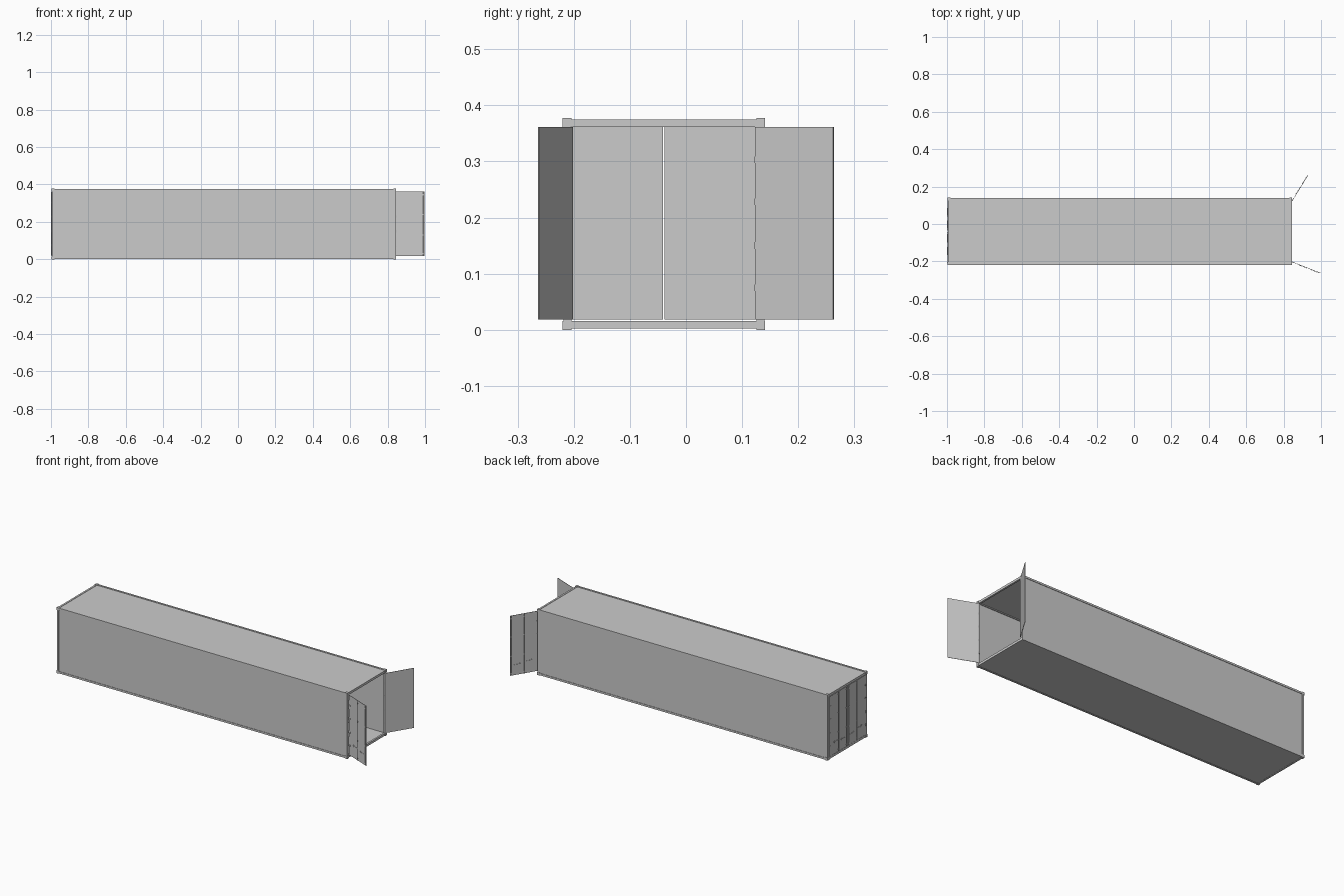
import bpy, bmesh, math
from mathutils import Matrix, Vector

if "Cube" in bpy.data.objects:
    bpy.data.objects.remove(bpy.data.objects["Cube"])

X0, X1 = -0.996, 0.846      # container length
Y0, Y1 = -0.220, 0.141      # container width
Z0, Z1 = 0.0, 0.377         # container height
P = 0.0155                  # corner casting / post size
I = 0.0015                  # how far rails sit inside the castings


def add_box(bm, lo, hi):
    lo, hi = Vector(lo), Vector(hi)
    size = hi - lo
    m = Matrix.Translation((lo + hi) / 2) @ Matrix.Diagonal((abs(size.x), abs(size.y), abs(size.z), 1))
    bmesh.ops.create_cube(bm, size=1, matrix=m)


def add_rod(bm, x, y, z0, z1, r):
    bmesh.ops.create_cone(bm, cap_ends=True, segments=10, radius1=r, radius2=r, depth=z1 - z0,
                          matrix=Matrix.Translation((x, y, (z0 + z1) / 2)))


def finish(bm, name, smooth=False):
    mesh = bpy.data.meshes.new(name)
    bm.to_mesh(mesh)
    bm.free()
    ob = bpy.data.objects.new(name, mesh)
    bpy.context.collection.objects.link(ob)
    if smooth:
        bpy.context.view_layer.objects.active = ob
        ob.select_set(True)
        bpy.ops.object.shade_smooth_by_angle(angle=math.radians(40))
        ob.select_set(False)
    return ob


def boxes(name, items):
    bm = bmesh.new()
    for lo, hi in items:
        add_box(bm, lo, hi)
    return finish(bm, name)


def span(start, end, size, inset=0):
    """The two end intervals of a range, as (low, high) pairs."""
    return [(start + inset, start + size), (end - size, end - inset)]


xs, ys, zs = span(X0, X1, P), span(Y0, Y1, P), span(Z0, Z1, P)

# Corner castings
boxes("corner_castings", [((x[0], y[0], z[0]), (x[1], y[1], z[1]))
                          for x in xs for y in ys for z in zs])

# Corner posts
boxes("corner_posts", [((x[0], y[0], Z0 + P), (x[1], y[1], Z1 - P))
                       for x in span(X0, X1, 0.012, I) for y in span(Y0, Y1, P, I)])

# Long side rails
boxes("side_rails", [((X0 + P, y[0], z[0]), (X1 - P, y[1], z[1]))
                     for y in span(Y0, Y1, 0.012, I) for z in span(Z0, Z1, 0.012, I)])

# Sills and headers at both ends
boxes("end_rails", [((x[0], Y0 + P, z[0]), (x[1], Y1 - P, z[1]))
                    for x in span(X0, X1, 0.012, I) for z in span(Z0, Z1, P, I * 1.5)])

# Thin wall, roof and floor panels set into the frame
T = 0.003
boxes("side_walls", [((X0 + 0.01, y[0], Z0 + 0.01), (X1 - 0.01, y[1], Z1 - 0.01))
                     for y in span(Y0, Y1, 0.004 + T, 0.004)])
boxes("roof_panel", [((X0 + 0.01, Y0 + 0.01, Z1 - 0.004 - T), (X1 - 0.01, Y1 - 0.01, Z1 - 0.004))])
boxes("floor_panel", [((X0 + 0.01, Y0 + 0.01, Z0 + 0.003), (X1 - 0.01, Y1 - 0.01, Z0 + 0.012))])

W = 0.1635                  # door leaf width
D0, D1 = 0.018, 0.361       # door bottom and top


def door(name, hinge, angle, s):
    """A leaf running along local x from its hinge; s is the outer side in local y."""
    bm = bmesh.new()
    add_box(bm, (0, -s * 0.001, D0), (W, s * 0.001, D1))
    # Lock bars with brackets
    for u in (0.082, W - 0.008):
        add_rod(bm, u, s * 0.0025, D0 + 0.001, D1 - 0.001, 0.0016)
        for z in (0.03, 0.13, 0.24, 0.345):
            add_box(bm, (u - 0.003, s * 0.001, z - 0.003), (u + 0.003, s * 0.0035, z + 0.003))
    # Lock handles
    for u, z in ((0.062, 0.085), (0.128, 0.075)):
        add_box(bm, (u - 0.022, s * 0.002, z), (u + 0.022, s * 0.0035, z + 0.003))
        add_box(bm, (u - 0.022, s * 0.001, z - 0.003), (u - 0.014, s * 0.004, z + 0.006))
    # Hinges
    for z in (0.075, 0.15, 0.228, 0.303):
        add_rod(bm, 0, s * 0.001, z - 0.006, z + 0.006, 0.002)
        add_box(bm, (0, s * 0.001, z - 0.003), (0.014, s * 0.0025, z + 0.003))
    ob = finish(bm, name, smooth=True)
    ob.location = hinge
    ob.rotation_euler.z = angle


ya, yb = Y0 + P, Y1 - P
door("open_door_left", (X1, ya + 0.002, 0), math.atan2(-0.060, 0.152), -1)
door("open_door_right", (X1, yb - 0.002, 0), math.atan2(0.140, 0.086), 1)
door("closed_door_left", (X0 + 0.0005, ya, 0), math.pi / 2, 1)
door("closed_door_right", (X0 + 0.0005, yb, 0), -math.pi / 2, -1)

# Inner hinge plates beside the open end
boxes("hinge_plates", [((X1 - 0.008, y - 0.0015, z), (X1 + 0.001, y + 0.0015, z + 0.05))
                       for y in (ya, yb) for z in (0.072, 0.281)])
